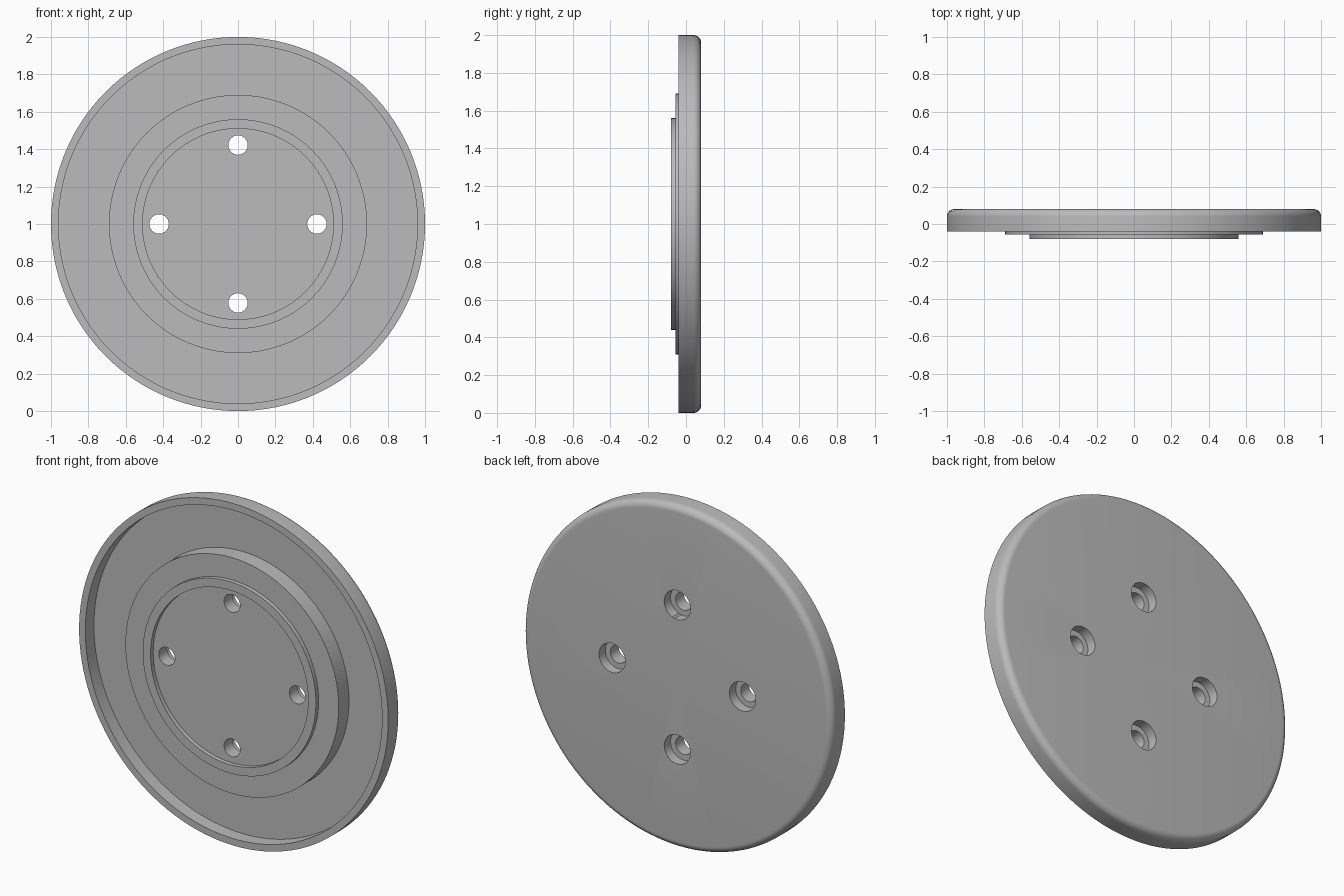
import bpy
import bmesh
from math import sin, cos, pi
from mathutils import Matrix, Vector

cube = bpy.data.objects.get("Cube")
if cube:
    bpy.data.objects.remove(cube)

grey = bpy.data.materials.new("plain_grey")
grey.use_nodes = True
colour = (0.5, 0.5, 0.5, 1)
grey.diffuse_color = colour
grey.node_tree.nodes["Principled BSDF"].inputs["Base Color"].default_value = colour

CENTRE = Vector((0, 0, 1))


def lathe(name, profile, centre, steps):
    """Revolve (radius, y) points around the front-to-back axis."""
    bm = bmesh.new()
    verts = [bm.verts.new((r, y, 0)) for r, y in profile]
    edges = [bm.edges.new(pair) for pair in zip(verts, verts[1:])]
    bmesh.ops.spin(bm, geom=verts + edges, cent=(0, 0, 0), axis=(0, 1, 0),
                   angle=2 * pi, steps=steps)
    bmesh.ops.remove_doubles(bm, verts=bm.verts, dist=0.0001)
    bmesh.ops.recalc_face_normals(bm, faces=bm.faces)
    bmesh.ops.transform(bm, matrix=Matrix.Translation(centre), verts=bm.verts)
    mesh = bpy.data.meshes.new(name)
    bm.to_mesh(mesh)
    bm.free()
    mesh.materials.append(grey)
    obj = bpy.data.objects.new(name, mesh)
    bpy.context.collection.objects.link(obj)
    return obj


# Cover: central hub with a raised ring, recessed channel, outer lip, rounded back
BACK, FILLET = 0.08, 0.04
rounded_edge = [(1 - FILLET + FILLET * cos(i * pi / 16),
                 BACK - FILLET + FILLET * sin(i * pi / 16)) for i in range(9)]
profile = [(0, -0.055), (0.51, -0.055), (0.51, -0.08), (0.56, -0.08),
           (0.56, -0.055), (0.69, -0.055), (0.69, 0.04), (0.96, 0.04),
           (0.96, -0.04), (1, -0.04)] + rounded_edge + [(0, BACK)]
cover = lathe("round_cover", profile, CENTRE, 128)

# Four counterbored screw holes, wide at the back
hole = [(0, -0.2), (0.052, -0.2), (0.052, 0.022), (0.085, 0.022),
        (0.085, 0.2), (0, 0.2)]
for i in range(4):
    a = i * pi / 2
    cutter = lathe("hole_cutter", hole,
                   CENTRE + 0.422 * Vector((cos(a), 0, sin(a))), 32)
    cutter.hide_render = True
    cut = cover.modifiers.new("screw_hole", "BOOLEAN")
    cut.operation = "DIFFERENCE"
    cut.solver = "EXACT"
    cut.object = cutter
    bpy.context.view_layer.objects.active = cover
    bpy.ops.object.modifier_apply(modifier=cut.name)
    bpy.data.objects.remove(cutter)

# Smooth the round walls, keep the corners sharp
bpy.ops.object.select_all(action="DESELECT")
cover.select_set(True)
bpy.context.view_layer.objects.active = cover
bpy.ops.object.shade_smooth_by_angle()
